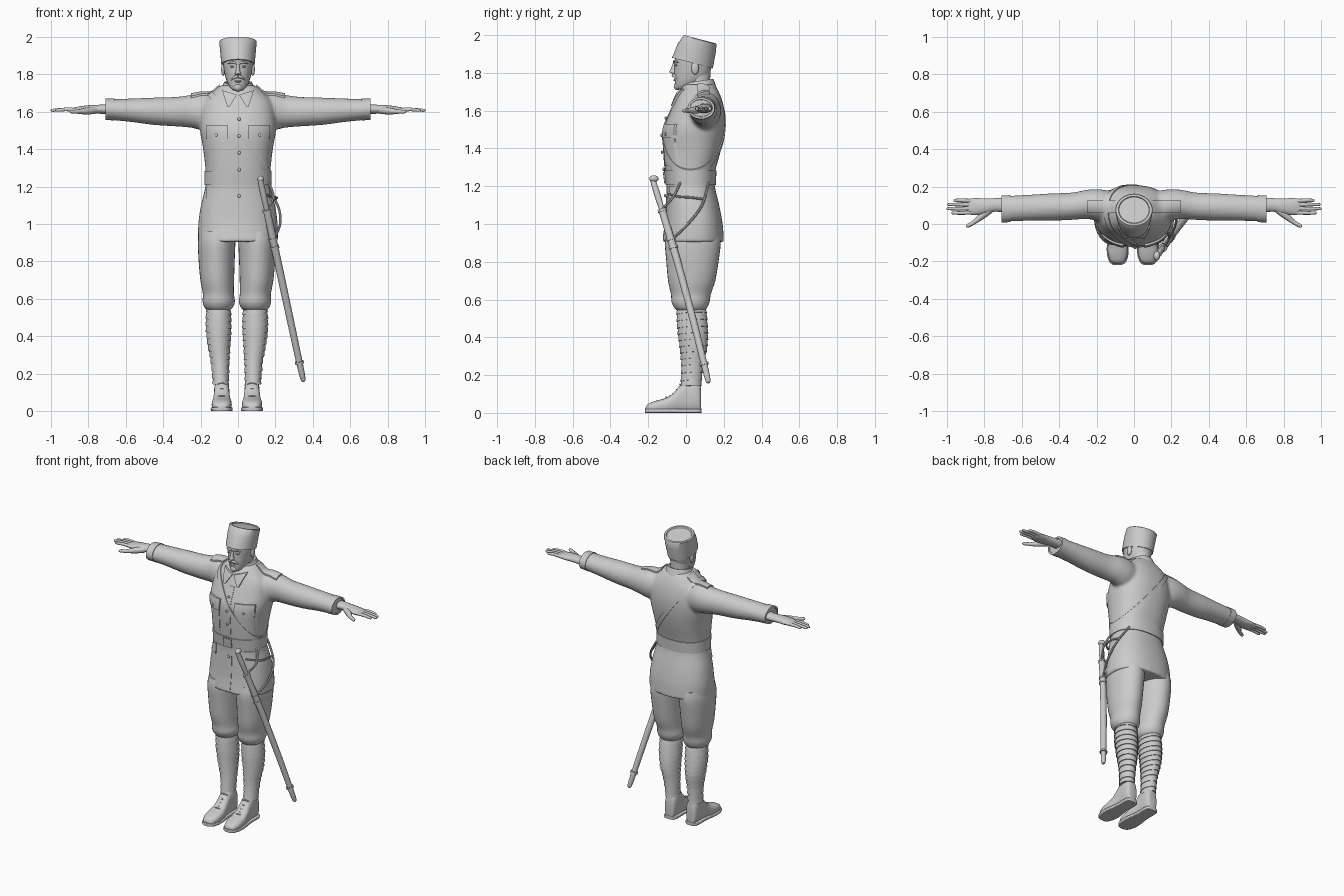
import bpy, bmesh, math
from mathutils import Vector, Matrix
from mathutils.bvhtree import BVHTree

if "Cube" in bpy.data.objects:
    bpy.data.objects.remove(bpy.data.objects["Cube"], do_unlink=True)

grey = bpy.data.materials.new("plain_grey")
grey.use_nodes = True
COLOUR = (0.6, 0.6, 0.6, 1)
grey.diffuse_color = COLOUR
grey.node_tree.nodes["Principled BSDF"].inputs["Base Color"].default_value = COLOUR
MID = -0.006  # legs stand very slightly off centre


def finish(name, bm, angle=40):
    bmesh.ops.recalc_face_normals(bm, faces=bm.faces)
    me = bpy.data.meshes.new(name)
    bm.to_mesh(me)
    bm.free()
    me.materials.append(grey)
    me.shade_smooth()
    me.set_sharp_from_angle(angle=math.radians(angle))
    ob = bpy.data.objects.new(name, me)
    bpy.context.collection.objects.link(ob)
    return ob


def skin(name, rings, loop=False):
    """Bridge a list of point rings into one closed surface."""
    bm = bmesh.new()
    vr = [[bm.verts.new(p) for p in r] for r in rings]
    n = len(vr[0])
    for i in range(len(vr) if loop else len(vr) - 1):
        a, b = vr[i], vr[(i + 1) % len(vr)]
        for j in range(n):
            k = (j + 1) % n
            bm.faces.new((a[j], a[k], b[k], b[j]))
    if not loop:
        bm.faces.new(vr[0])
        bm.faces.new(vr[-1])
    return finish(name, bm)


def smooth_rows(rows, sub):
    """Catmull-Rom interpolation of tuples."""
    out = []
    for i in range(len(rows) - 1):
        q = [rows[max(i - 1, 0)], rows[i], rows[i + 1], rows[min(i + 2, len(rows) - 1)]]
        for s in range(sub):
            t = s / sub
            out.append(tuple(
                b + 0.5 * t * (c - a + t * (2 * a - 5 * b + 4 * c - d + t * (3 * (b - c) + d - a)))
                for a, b, c, d in zip(*q)))
    return out + [rows[-1]]


def loft(name, rows, axis="z", n=32, p=2.0, sub=4, tilt=(0, 0), floor=None):
    """Rows are (position, centre a, centre b, radius a, radius b) along an axis."""
    rings = []
    for t, ca, cb, ra, rb in smooth_rows(rows, sub):
        ring = []
        for j in range(n):
            w = 2 * math.pi * j / n
            c, s = math.cos(w), math.sin(w)
            a = ra * math.copysign(abs(c) ** (2 / p), c)
            b = rb * math.copysign(abs(s) ** (2 / p), s)
            h = t + tilt[0] * a + tilt[1] * b
            pt = {"z": (ca + a, cb + b, h), "x": (h, ca + a, cb + b), "y": (ca + a, h, cb + b)}[axis]
            ring.append(pt if floor is None else (pt[0], pt[1], max(pt[2], floor)))
        rings.append(ring)
    return skin(name, rings)


def tube(name, pts, radii, n=12, sub=4):
    rows = smooth_rows([(*p, r) for p, r in zip(pts, radii)], sub)
    rings = []
    for i, row in enumerate(rows):
        d = Vector(rows[min(i + 1, len(rows) - 1)][:3]) - Vector(rows[max(i - 1, 0)][:3])
        q = d.to_track_quat("Z", "Y")
        rings.append([Vector(row[:3]) + q @ Vector((math.cos(w), math.sin(w), 0)) * row[3]
                      for w in (2 * math.pi * j / n for j in range(n))])
    return skin(name, rings)


def ball(name, at, size, seg=16):
    bm = bmesh.new()
    bmesh.ops.create_uvsphere(bm, u_segments=seg, v_segments=seg // 2 + 2, radius=1,
                              matrix=Matrix.Translation(at) @ Matrix.Diagonal((*size, 1)))
    return finish(name, bm, 80)


def both(ob, mid=0.0):
    """Add the right-hand twin of a left-hand part."""
    bm = bmesh.new()
    bm.from_mesh(ob.data)
    for v in bm.verts:
        v.co.x = 2 * mid - v.co.x
    return finish(ob.name.replace("left", "right"), bm)


# Jacket: torso and sleeves fused into one cloth surface
torso = loft("torso", [
    (0.905, 0, 0.038, 0.213, 0.163), (1.0, 0, 0.042, 0.212, 0.152), (1.1, 0, 0.036, 0.198, 0.14),
    (1.2, 0, 0.026, 0.174, 0.127), (1.27, 0, 0.022, 0.172, 0.131), (1.4, 0, 0.034, 0.186, 0.153),
    (1.5, 0, 0.043, 0.203, 0.161), (1.58, 0, 0.058, 0.2, 0.148), (1.65, 0, 0.067, 0.185, 0.126),
    (1.7, 0, 0.069, 0.14, 0.105), (1.74, 0, 0.07, 0.095, 0.08)], p=2.3, n=48)
sleeve = loft("left_sleeve", [
    (0.1, 0.1, 1.6, 0.07, 0.085), (0.18, 0.1, 1.6, 0.085, 0.1), (0.25, 0.105, 1.602, 0.078, 0.088),
    (0.33, 0.095, 1.6, 0.073, 0.079), (0.45, 0.09, 1.602, 0.073, 0.073),
    (0.58, 0.086, 1.608, 0.069, 0.062), (0.705, 0.08, 1.612, 0.069, 0.054)], axis="x")
bm = bmesh.new()
for part in (torso, sleeve, both(sleeve)):
    bm.from_mesh(part.data)
for part in ("torso", "left_sleeve", "right_sleeve"):
    bpy.data.objects.remove(bpy.data.objects[part], do_unlink=True)
jacket = finish("jacket", bm)
rm = jacket.modifiers.new("fuse", "REMESH")
rm.mode, rm.voxel_size = "VOXEL", 0.009
sm = jacket.modifiers.new("soften", "SMOOTH")
sm.factor, sm.iterations = 0.5, 6
fused = bpy.data.meshes.new_from_object(jacket.evaluated_get(bpy.context.evaluated_depsgraph_get()))
jacket.modifiers.clear()
jacket.data = fused
fused.shade_smooth()
fused.set_sharp_from_angle(angle=math.radians(50))
tree = BVHTree.FromPolygons([v.co for v in fused.vertices], [list(f.vertices) for f in fused.polygons])


def patch(name, corners, thick, top=False, nu=8, nv=8):
    """Cloth plate laid on the jacket from the front, or from above."""
    d = Vector((0, 0, -1)) if top else Vector((0, 1, 0))
    c = [Vector(k) for k in corners]
    bm = bmesh.new()
    grid = []
    for i in range(nu + 1):
        for j in range(nv + 1):
            a, b = c[0].lerp(c[1], i / nu).lerp(c[3].lerp(c[2], i / nu), j / nv)
            o = Vector((a, b, 3)) if top else Vector((a, -1, b))
            hit = tree.ray_cast(o, d)[0] or tree.find_nearest(Vector((a, 0, b)))[0]
            grid.append(bm.verts.new(hit - d * thick))
    m = nv + 1
    for i in range(nu):
        for j in range(nv):
            k = i * m + j
            bm.faces.new((grid[k], grid[k + m], grid[k + m + 1], grid[k + 1]))
    rim = bmesh.ops.extrude_edge_only(bm, edges=[e for e in bm.edges if e.is_boundary])["geom"]
    bmesh.ops.translate(bm, vec=d * (thick + 0.008), verts=[g for g in rim if isinstance(g, bmesh.types.BMVert)])
    return finish(name, bm)


def box(x0, x1, y0, y1):
    return (x0, y0), (x1, y0), (x1, y1), (x0, y1)


def band(name, centre, e1, e2, width, thick, n=72):
    """Strap running round the jacket in the plane of e1 and e2."""
    e1, e2, centre = Vector(e1).normalized(), Vector(e2), Vector(centre)
    side = e1.cross(e2) * width / 2
    rings = []
    for i in range(n):
        w = 2 * math.pi * i / n
        d = e1 * math.cos(w) + e2 * math.sin(w)
        a, b = (tree.ray_cast(centre + s, d)[0] for s in (side, -side))
        rings.append([a - d * 0.008, a + d * thick, b + d * thick, b - d * 0.008])
    return skin(name, rings, loop=True)


# Belt, cross strap, buckle and jacket trimmings
band("waist_belt", (0, 0.03, 1.245), (1, 0, 0), (0, 1, 0), 0.075, 0.006)
band("cross_strap", (0.01, 0.05, 1.485), (0.32, 0, -0.43), (0, 1, 0), 0.03, 0.006)
patch("belt_buckle", box(-0.03, 0.03, 1.215, 1.275), 0.013)
patch("front_placket", box(-0.012, 0.025, 0.93, 1.62), 0.003, nv=40)
for x, z in [(0.006, 1.56 - 0.09 * i) for i in range(4)] + [(0.006, 1.15), (0.115, 1.475), (-0.115, 1.475)]:
    at = tree.ray_cast(Vector((x, -1, z)), Vector((0, 1, 0)))[0]
    ball("button", at + Vector((0, -0.009, 0)), (0.009, 0.006, 0.009), 10)
for s, side in ((1, "left"), (-1, "right")):
    patch(side + "_breast_pocket", box(s * 0.06, s * 0.165, 1.31, 1.48), 0.004)
    patch(side + "_breast_flap", box(s * 0.055, s * 0.172, 1.455, 1.53), 0.011)
    patch(side + "_hip_flap", box(s * 0.105, s * 0.172, 1.135, 1.2), 0.008)
    patch(side + "_shoulder_board", box(s * 0.1, s * 0.25, 0.06, 0.125), 0.01, top=True)
    patch(side + "_collar_point", ((s * 0.006, 1.69), (s * 0.085, 1.715), (s * 0.056, 1.625), (s * 0.046, 1.625)), 0.013)
loft("collar", [(1.69, 0, 0.068, 0.1, 0.1), (1.73, 0, 0.068, 0.086, 0.086), (1.757, 0, 0.068, 0.074, 0.076),
                (1.752, 0, 0.068, 0.066, 0.068)], tilt=(0, 0.15), sub=2)

# Head
loft("neck", [(1.66, 0, 0.07, 0.06, 0.062), (1.74, 0, 0.068, 0.058, 0.06), (1.83, 0, 0.06, 0.062, 0.07)])
loft("head", [(1.712, 0, -0.022, 0.02, 0.022), (1.722, 0, -0.014, 0.036, 0.042), (1.745, 0, 0.008, 0.053, 0.066),
              (1.78, 0, 0.028, 0.066, 0.089), (1.82, 0, 0.036, 0.074, 0.097), (1.86, 0, 0.042, 0.08, 0.102),
              (1.9, 0, 0.047, 0.08, 0.098), (1.94, 0, 0.055, 0.06, 0.07)], p=2.2)
loft("nose", [(1.796, 0, -0.062, 0.012, 0.01), (1.804, 0, -0.068, 0.016, 0.019), (1.82, 0, -0.066, 0.011, 0.015),
              (1.855, 0, -0.058, 0.008, 0.01)], n=16)
ball("goatee", (0, -0.045, 1.73), (0.024, 0.02, 0.022))
ball("lower_lip", (0, -0.057, 1.762), (0.018, 0.01, 0.006))
both(tube("left_moustache", [(0, -0.068, 1.788), (0.018, -0.063, 1.784), (0.036, -0.047, 1.77)], (0.008, 0.008, 0.003)))
both(tube("left_brow", [(0.01, -0.063, 1.858), (0.03, -0.06, 1.864), (0.055, -0.043, 1.856)], (0.006, 0.006, 0.003)))
both(ball("left_eye", (0.03, -0.05, 1.841), (0.014, 0.01, 0.006)))
both(ball("left_ear", (0.079, 0.048, 1.825), (0.011, 0.02, 0.034)))

# Brimless cap, tipped backwards
loft("cap", [(1.852, 0, 0.034, 0.084, 0.1), (1.852, 0, 0.034, 0.089, 0.108), (1.93, 0, 0.057, 0.096, 0.1),
             (1.974, 0, 0.074, 0.1, 0.088), (1.978, 0, 0.075, 0.096, 0.084), (1.978, 0, 0.075, 0.084, 0.073),
             (1.972, 0, 0.075, 0.08, 0.069)], tilt=(0, -0.26), sub=1, n=40)

# Cuffs and hands
both(loft("left_cuff", [(0.66, 0.082, 1.612, 0.068, 0.054), (0.66, 0.082, 1.612, 0.072, 0.059),
                        (0.708, 0.08, 1.613, 0.072, 0.057), (0.708, 0.08, 1.613, 0.06, 0.046),
                        (0.69, 0.08, 1.613, 0.055, 0.04)], axis="x", sub=1))
both(loft("left_hand", [(0.67, 0.1, 1.613, 0.042, 0.028), (0.74, 0.102, 1.613, 0.036, 0.024),
                        (0.79, 0.096, 1.612, 0.04, 0.023), (0.84, 0.093, 1.61, 0.045, 0.019),
                        (0.875, 0.093, 1.609, 0.043, 0.013), (0.89, 0.093, 1.609, 0.036, 0.008)], axis="x", n=20))
for label, y, tip in (("index", 0.059, 0.975), ("middle", 0.082, 0.999), ("ring", 0.104, 0.994), ("little", 0.126, 0.965)):
    both(tube("left_%s_finger" % label, [(0.86, 0.093 + (y - 0.093) * 0.9, 1.609), (0.92, y, 1.612), (tip - 0.008, y, 1.607),
                                         (tip, y, 1.606)], (0.011, 0.01, 0.008, 0.003), n=10))
both(tube("left_thumb", [(0.765, 0.08, 1.608), (0.81, 0.045, 1.603), (0.85, 0.012, 1.6), (0.888, -0.01, 1.6), (0.897, -0.014, 1.6)],
          (0.02, 0.019, 0.012, 0.01, 0.004), n=10))

# Breeches
both(loft("left_breeches_leg", [
    (0.96, 0.098, 0.038, 0.096, 0.14), (0.9, 0.102, 0.036, 0.1, 0.148), (0.8, 0.102, 0.034, 0.096, 0.138),
    (0.7, 0.099, 0.03, 0.09, 0.125), (0.63, 0.093, 0.026, 0.083, 0.106), (0.585, 0.091, 0.024, 0.086, 0.1),
    (0.555, 0.091, 0.025, 0.076, 0.086), (0.54, 0.091, 0.026, 0.06, 0.07)]), MID)

# Leg wraps: overlapping slanted turns of cloth
calf = smooth_rows([(0.55, 0.091, 0.028, 0.063, 0.076), (0.45, 0.092, 0.035, 0.066, 0.078),
                    (0.35, 0.09, 0.04, 0.058, 0.071), (0.25, 0.083, 0.034, 0.046, 0.056),
                    (0.14, 0.08, 0.026, 0.04, 0.052)], 3)
turns = []
for a, b in zip(calf, calf[1:]):
    turns += [a, (b[0], b[1], b[2], b[3] + 0.005, b[4] + 0.005)]
both(loft("left_leg_wrap", turns, sub=1, tilt=(0.12, 0.05)), MID)

# Boots with soles and laces
shape = [(-0.214, 0.018, 0.028), (-0.2, 0.038, 0.048), (-0.16, 0.052, 0.064), (-0.11, 0.053, 0.078), (-0.07, 0.047, 0.102),
         (-0.03, 0.042, 0.148), (0.0, 0.041, 0.172), (0.05, 0.041, 0.174), (0.074, 0.033, 0.15), (0.08, 0.018, 0.11)]
both(loft("left_boot", [(y, 0.075, h / 2, w, h / 2) for y, w, h in shape], axis="y", p=2.6, n=28, floor=0.006), MID)
both(loft("left_sole", [(y * 1.02, 0.075, 0.011, w + 0.005, 0.011) for y, w, h in shape], axis="y", p=6, n=28), MID)
for i in range(5):
    y = -0.105 + 0.018 * i
    h = 0.08 + 0.0008 * i + 0.0041 * i * i
    both(tube("left_lace", [(0.05, y + 0.008, h - 0.004), (0.075, y, h + 0.003), (0.1, y + 0.008, h - 0.004)],
              (0.004,) * 3, n=6), MID)

# Sabre in its scabbard, hung at the left hip
top, tip = Vector((0.118, -0.178, 1.24)), Vector((0.35, 0.12, 0.158))


def along(t):
    return top.lerp(tip, t) + Vector((0, 0.012, 0)) * math.sin(math.pi * t)


tube("scabbard", [along(t) for t in (0.15, 0.4, 0.7, 0.96, 1.0)], (0.02, 0.02, 0.019, 0.016, 0.007), n=16)
tube("sabre_grip", [along(t) for t in (0.0, 0.08, 0.16)], (0.014, 0.017, 0.013))
ball("sabre_pommel", along(0) + Vector((0.004, 0.008, 0)), (0.018, 0.025, 0.018))
for name, t in (("sabre_collar", 0.15), ("upper_scabbard_ring", 0.29), ("lower_scabbard_ring", 0.33), ("scabbard_tip_ring", 0.9)):
    tube(name, [along(t), along(t + 0.012)], (0.024, 0.024), n=16, sub=1)
tube("front_sling", [(0.165, -0.03, 1.22), (0.19, -0.07, 1.14), tuple(along(0.15))], (0.007,) * 3, n=8)
tube("rear_sling", [(0.14, 0.12, 1.22), (0.212, 0.085, 1.1), (0.225, 0.01, 1.0), tuple(along(0.3))], (0.007,) * 4, n=8)
tube("side_sling", [(0.13, -0.1, 1.16), (0.19, -0.04, 1.145), (0.208, 0.03, 1.14), (0.195, 0.1, 1.13)], (0.006,) * 4, n=8)
